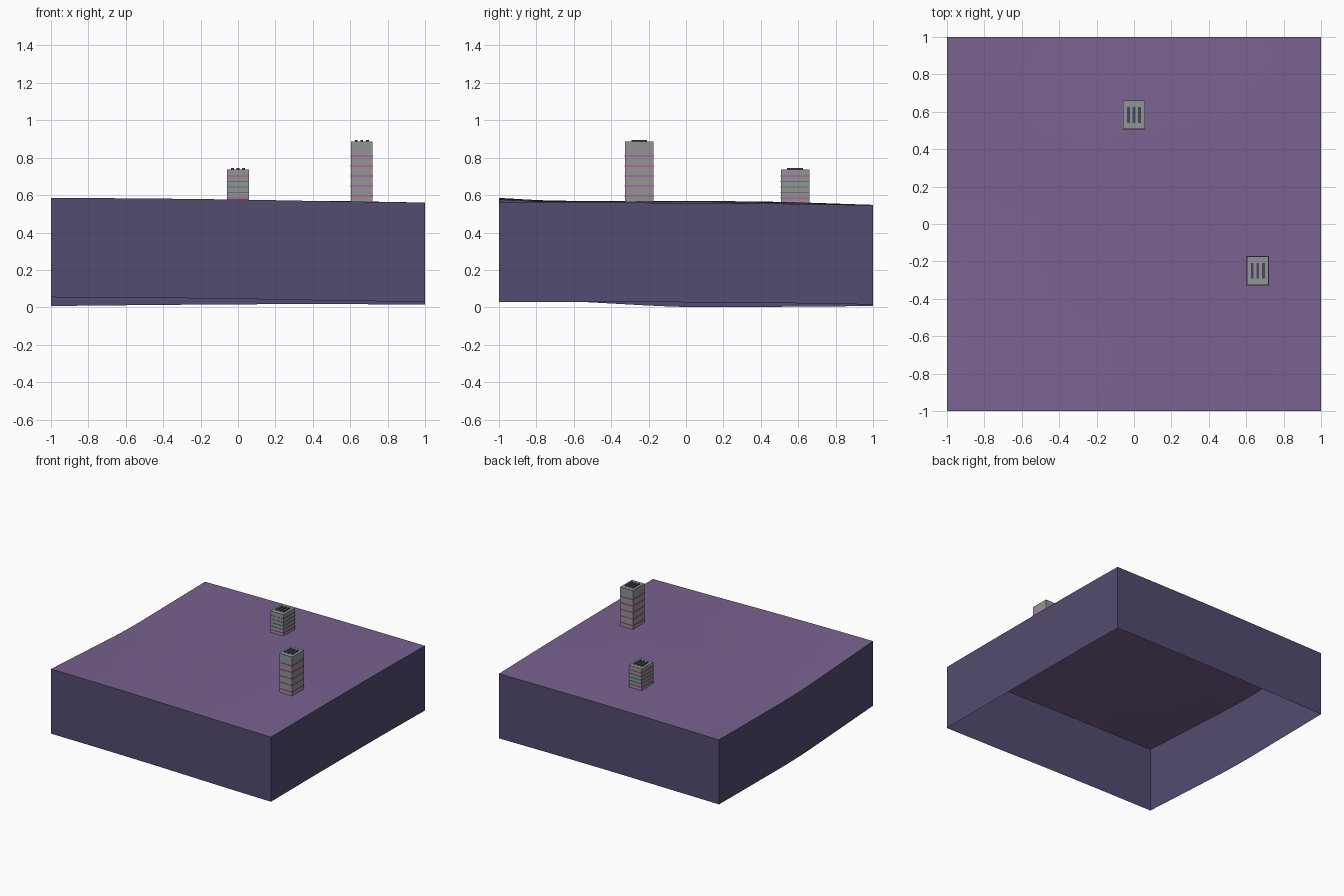
import bpy
import bmesh
from mathutils import Matrix, Vector

old = bpy.data.objects.get("Cube")
if old:
    bpy.data.objects.remove(old, do_unlink=True)


def material(name, rgb):
    linear = [((c / 255 + 0.055) / 1.055) ** 2.4 for c in rgb] + [1]
    mat = bpy.data.materials.new(name)
    mat.use_nodes = True
    mat.diffuse_color = linear
    mat.node_tree.nodes["Principled BSDF"].inputs["Base Color"].default_value = linear
    return mat


ground = material("purple ground", (121, 98, 144))
earth = material("dark violet earth", (83, 75, 112))
concrete = material("grey concrete", (146, 149, 149))
magenta = material("magenta light", (215, 50, 185))
teal = material("grey teal trim", (96, 118, 116))
vent = material("dark vent", (72, 72, 96))


def finish(name, bm, mats):
    mesh = bpy.data.meshes.new(name)
    bm.to_mesh(mesh)
    bm.free()
    for mat in mats:
        mesh.materials.append(mat)
    obj = bpy.data.objects.new(name, mesh)
    bpy.context.collection.objects.link(obj)
    return obj


def boxes(name, mat, items):
    """One object made of boxes given as (centre, size)."""
    bm = bmesh.new()
    for centre, size in items:
        place = Matrix.Translation(centre) @ Matrix.Diagonal(Vector(size).to_4d())
        bmesh.ops.create_cube(bm, size=1, matrix=place)
    return finish(name, bm, [mat])


# Ground heights: rows run front to back, columns right to left
HEIGHTS = [
    [.585, .582, .576, .567, .560],
    [.557, .563, .568, .568, .560],
    [.533, .555, .567, .568, .558],
    [.534, .552, .563, .562, .554],
    [.538, .543, .547, .548, .546],
]
SKIRT = 0.531


def spline(values, t):
    """Smooth curve through evenly spaced values, t from -1 to 1."""
    p = [2 * values[0] - values[1], *values, 2 * values[-1] - values[-2]]
    u = (t + 1) * (len(values) - 1) / 2
    i = max(0, min(int(u), len(values) - 2))
    u -= i
    a, b, c, d = p[i:i + 4]
    return b + u / 2 * (c - a + u * (2 * a - 5 * b + 4 * c - d + u * (3 * (b - c) + d - a)))


def ground_height(x, y):
    return spline([spline(row, x) for row in HEIGHTS], y)


# Ground sheet with an open-bottomed skirt that follows its edge
bm = bmesh.new()
bmesh.ops.create_grid(bm, x_segments=32, y_segments=32, size=1)
for v in bm.verts:
    v.co.z = ground_height(v.co.x, v.co.y)
top_faces = set(bm.faces)
rim = [e for e in bm.edges if e.is_boundary]
out = bmesh.ops.extrude_edge_only(bm, edges=rim)["geom"]
for v in out:
    if isinstance(v, bmesh.types.BMVert):
        v.co.z -= SKIRT
for f in bm.faces:
    f.material_index = 0 if f in top_faces else 1
bmesh.ops.recalc_face_normals(bm, faces=bm.faces)
if next(iter(top_faces)).normal.z < 0:
    bmesh.ops.reverse_faces(bm, faces=bm.faces)
land = finish("ground_block", bm, [ground, earth])
bpy.context.view_layer.objects.active = land
land.select_set(True)
bpy.ops.object.shade_smooth_by_angle()
land.select_set(False)


def tower(name, x, y, top, magenta_levels, teal_levels):
    width, depth, base = 0.116, 0.152, 0.55
    boxes(name + "_body", concrete,
          [((x, y, (top + base) / 2), (width, depth, top - base))])
    # Thin bands wrapping all four walls
    for label, mat, levels in (("lights", magenta, magenta_levels), ("trim", teal, teal_levels)):
        if levels:
            boxes(name + "_" + label, mat,
                  [((x, y, z), (width + .004, depth + .004, .006)) for z in levels])
    # Three roof vents
    boxes(name + "_roof_vents", vent,
          [((x + dx, y, top + .003), (.015, .085, .01)) for dx in (-.03, 0, .03)])


tower("short_tower", 0, 0.583, 0.738, [.702, .585], [.672, .643, .614])
tower("tall_tower", 0.662, -0.25, 0.886, [.596 + .0535 * i for i in range(5)], [])
